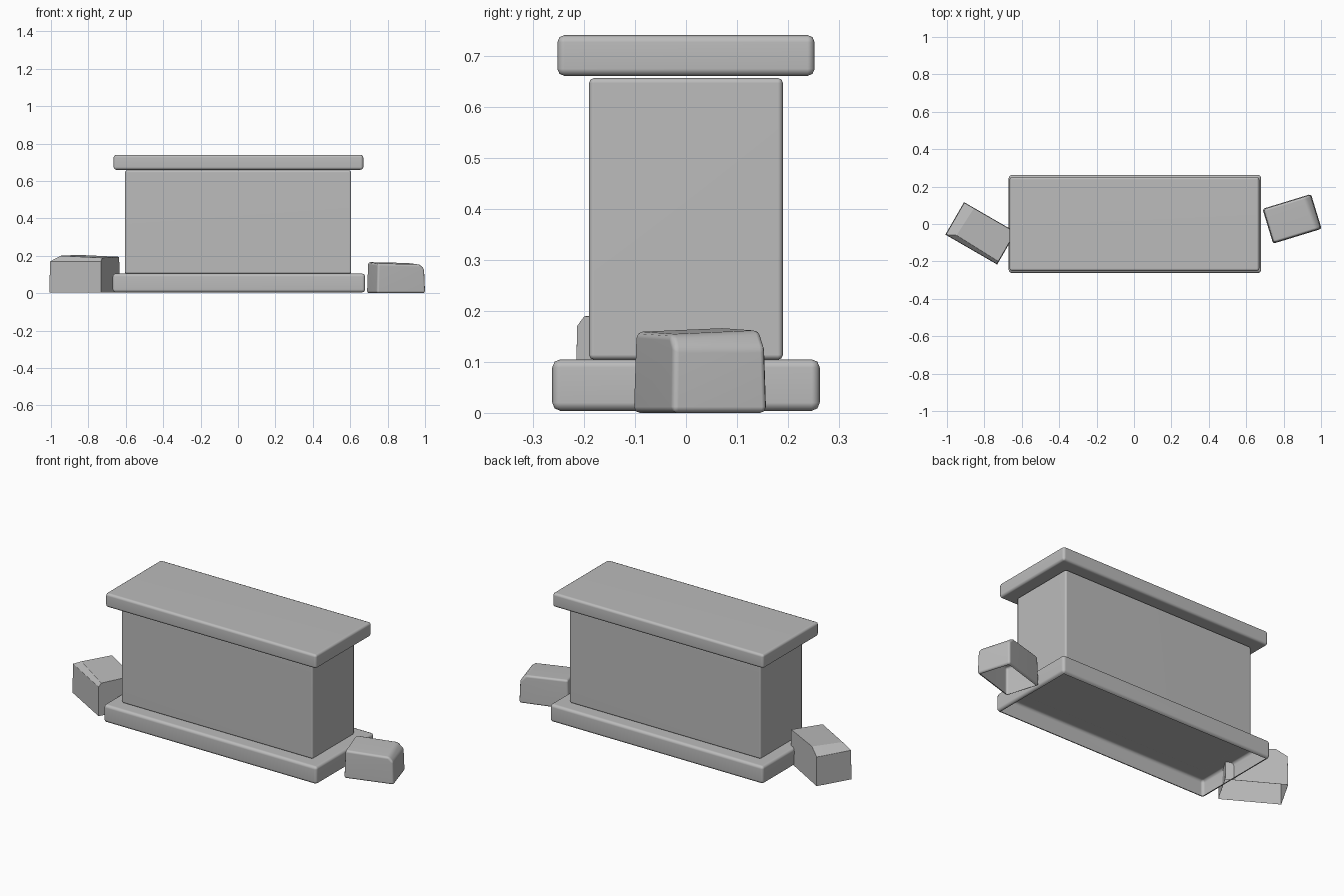
import bpy
import bmesh
from math import radians
from mathutils import Vector, Matrix

cube = bpy.data.objects.get("Cube")
if cube:
    bpy.data.objects.remove(cube, do_unlink=True)

# Single stone colour
stone = bpy.data.materials.new("grey_stone")
stone.use_nodes = True
colour = (0.5, 0.5, 0.5, 1)
stone.diffuse_color = colour
bsdf = stone.node_tree.nodes["Principled BSDF"]
bsdf.inputs["Base Color"].default_value = colour
bsdf.inputs["Roughness"].default_value = 0.8


def block(name, low, high, bevel, turn=0, chamfers=(), slope=(0, 0), taper=1, hollow=False):
    """Worn block between two corners; chamfers are (x side, y side, width, drop)."""
    low, high = Vector(low), Vector(high)
    size, centre = high - low, (low + high) / 2
    bm = bmesh.new()
    bmesh.ops.create_cube(bm, size=1, matrix=Matrix.Diagonal((*size, 1)))
    # Lean the top and draw it in a little
    for v in bm.verts:
        if v.co.z > 0:
            v.co.z += slope[0] * v.co.x + slope[1] * v.co.y
            v.co.x *= taper
            v.co.y *= taper
    # Slice off the top edges
    for sx, sy, width, drop in chamfers:
        point = Vector((sx * (size.x / 2 - width), sy * (size.y / 2 - width), size.z / 2))
        normal = Vector((sx * drop, sy * drop, width))
        geom = bm.verts[:] + bm.edges[:] + bm.faces[:]
        cut = bmesh.ops.bisect_plane(bm, geom=geom, plane_co=point, plane_no=normal,
                                     clear_outer=True)
        edges = [e for e in cut["geom_cut"] if isinstance(e, bmesh.types.BMEdge)]
        bmesh.ops.holes_fill(bm, edges=edges)
    bmesh.ops.bevel(bm, geom=bm.edges[:], offset=bevel, segments=2, profile=0.5,
                    affect='EDGES', clamp_overlap=True)
    bmesh.ops.recalc_face_normals(bm, faces=bm.faces[:])
    # Blocks resting on the ground have no underside
    if hollow:
        under = [f for f in bm.faces if f.normal.z < -0.95]
        bmesh.ops.delete(bm, geom=under, context='FACES')
    mesh = bpy.data.meshes.new(name)
    bm.to_mesh(mesh)
    bm.free()
    mesh.materials.append(stone)
    obj = bpy.data.objects.new(name, mesh)
    obj.location = centre
    obj.rotation_euler.z = radians(turn)
    bpy.context.collection.objects.link(obj)
    bpy.ops.object.select_all(action='DESELECT')
    obj.select_set(True)
    bpy.context.view_layer.objects.active = obj
    bpy.ops.object.shade_smooth_by_angle(angle=radians(50))
    obj.modifiers.new("even_shading", 'WEIGHTED_NORMAL').keep_sharp = True
    return obj


# Plinth, body and cap slab
block("base_slab", (-0.67, -0.262, 0.004), (0.68, 0.262, 0.105), 0.016, hollow=True)
block("body_block", (-0.605, -0.19, 0.104), (0.605, 0.19, 0.656), 0.01)
block("top_slab", (-0.665, -0.252, 0.66), (0.67, 0.252, 0.74), 0.014)

# Loose stones at either end
block("large_loose_stone", (-0.98, -0.15, 0.004), (-0.66, 0.05, 0.198), 0.01, turn=-30,
      chamfers=[(-1, 0, 0.05, 0.03), (0, -1, 0.025, 0.03)],
      slope=(-0.04, 0.03), taper=0.98, hollow=True)
block("small_loose_stone", (0.709, -0.07, 0), (0.981, 0.125, 0.16), 0.012, turn=17,
      chamfers=[(1, 0, 0.035, 0.035)],
      slope=(-0.02, 0.04), taper=0.96, hollow=True)
